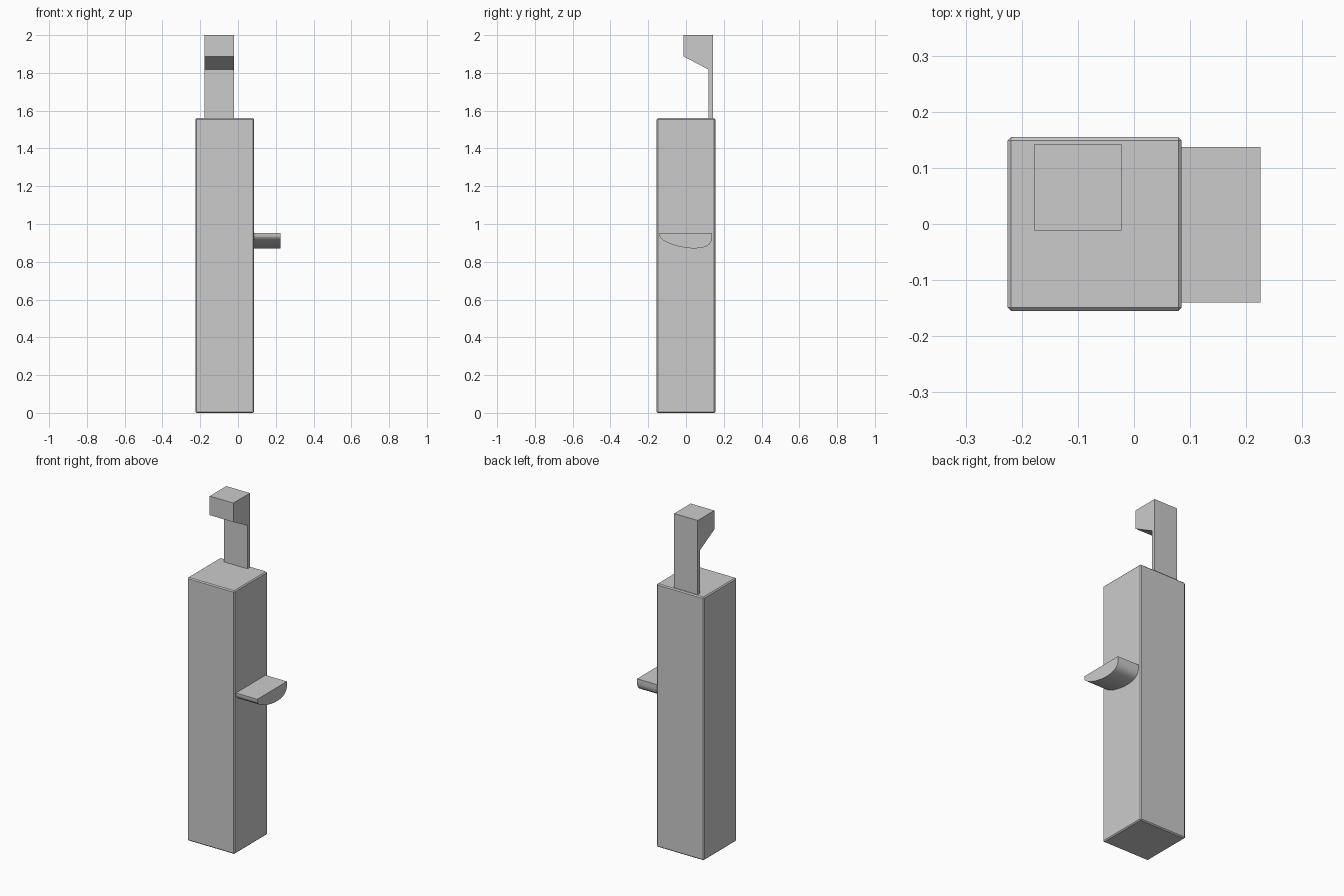
import bpy, bmesh
from mathutils import Vector
from mathutils.geometry import interpolate_bezier

if "Cube" in bpy.data.objects:
    bpy.data.objects.remove(bpy.data.objects["Cube"])


def extrude_x(name, profile, x0, x1):
    """Solid made from a (y, z) profile swept from x0 to x1."""
    bm = bmesh.new()
    face = bm.faces.new([bm.verts.new((x0, y, z)) for y, z in profile])
    ext = bmesh.ops.extrude_face_region(bm, geom=[face])
    moved = [v for v in ext["geom"] if isinstance(v, bmesh.types.BMVert)]
    bmesh.ops.translate(bm, verts=moved, vec=(x1 - x0, 0, 0))
    bmesh.ops.recalc_face_normals(bm, faces=bm.faces[:])
    mesh = bpy.data.meshes.new(name)
    bm.to_mesh(mesh)
    bm.free()
    obj = bpy.data.objects.new(name, mesh)
    bpy.context.collection.objects.link(obj)
    return obj


def curve(p0, h0, h1, p1, n):
    """Sampled bezier segment as (y, z) pairs."""
    pts = interpolate_bezier(*[Vector((a, b, 0)) for a, b in (p0, h0, h1, p1)], n)
    return [(p.x, p.y) for p in pts]


# Square column with slightly chamfered edges
body = extrude_x("column", [(-0.155, 0), (0.155, 0), (0.155, 1.56), (-0.155, 1.56)],
                 -0.225, 0.085)
bevel = body.modifiers.new("chamfer", 'BEVEL')
bevel.width = 0.006
bevel.segments = 1

# Hooked spout: thin back plate with an overhanging head
extrude_x("spout", [(0.143, 1.55), (0.143, 2.0), (-0.012, 2.0), (-0.012, 1.887),
                    (0.12, 1.817), (0.12, 1.55)], -0.177, -0.022)

# Side shelf: flat top and a rounded underside
underside = curve((-0.14, 0.937), (-0.135, 0.905), (-0.03, 0.871), (0.04, 0.871), 14)
underside += curve((0.04, 0.871), (0.10, 0.871), (0.137, 0.885), (0.137, 0.93), 12)[1:]
shelf = extrude_x("side_shelf", [(-0.14, 0.952)] + underside + [(0.137, 0.952)],
                  0.08, 0.225)
bpy.context.view_layer.objects.active = shelf
shelf.select_set(True)
bpy.ops.object.shade_smooth_by_angle(angle=0.6)
